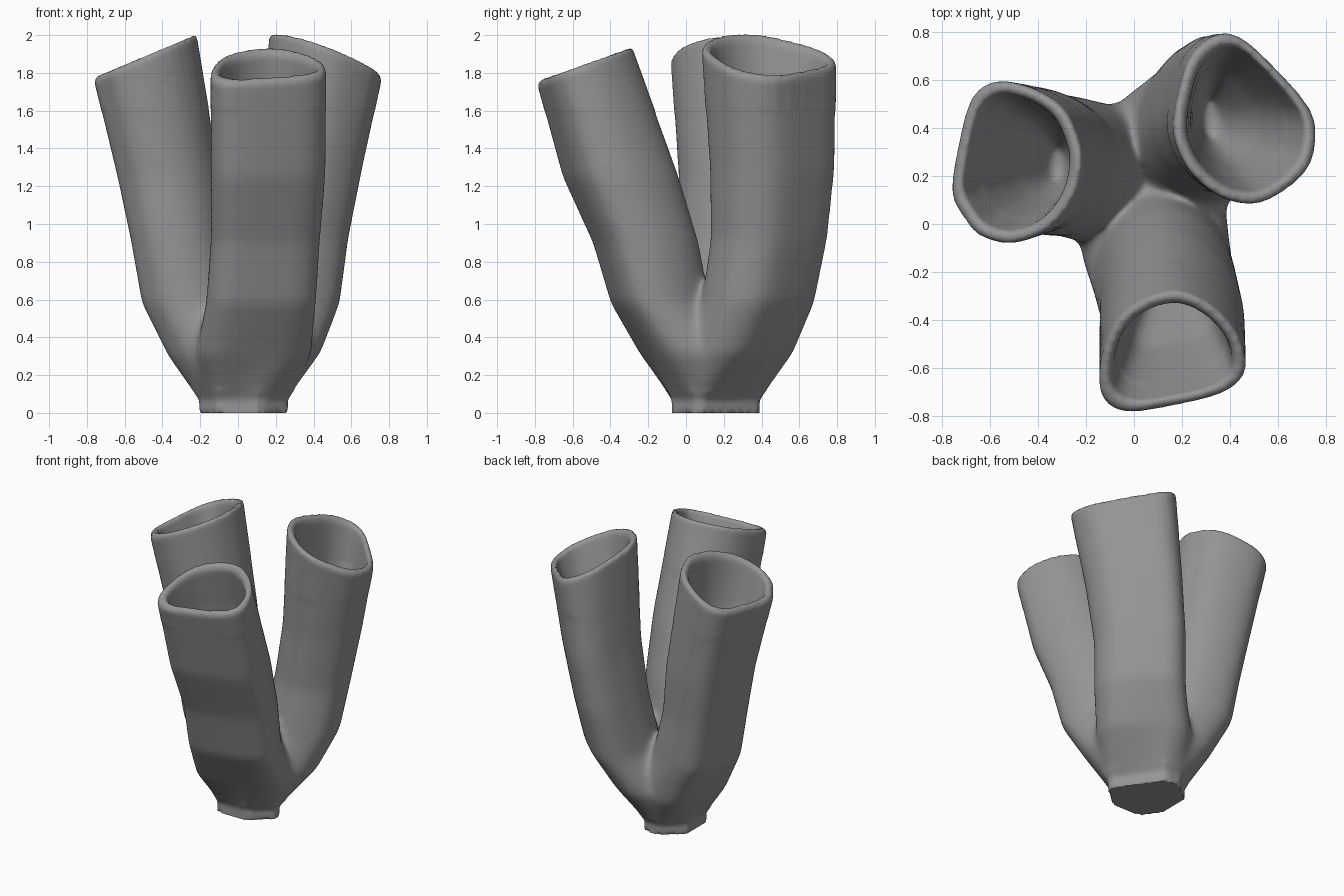
import bpy
import bmesh
from math import atan2, cos, sin
from mathutils import Vector

if "Cube" in bpy.data.objects:
    bpy.data.objects.remove(bpy.data.objects["Cube"])

# Many-sided foot shared by all branches, counter-clockwise
FOOT = [Vector(p) for p in ((-.205, .06), (-.11, -.075), (.12, -.075), (.265, .05),
                            (.265, .09), (.055, .39), (-.06, .39), (-.205, .27))]
FOOT_MID = Vector((.02, .15))
WALL = 0.055

# Each branch: mouth outline, mouth height and tilt, then body sections (z, x0, x1, y0, y1)
BRANCHES = [
    dict(mouth=[(-.145, -.66), (-.115, -.745), (-.02, -.785), (.18, -.755), (.37, -.705), (.46, -.625),
                (.455, -.51), (.40, -.41), (.30, -.32), (.17, -.275), (.02, -.32), (-.08, -.41), (-.13, -.53)],
         top=1.85, tilt=(0, .36),
         body=[(1.25, -.145, .465, -.655, -.035), (.90, -.145, .435, -.495, .07),
               (.58, -.17, .415, -.40, .13), (.31, -.225, .39, -.245, .38)]),
    dict(mouth=[(-.76, .13), (-.705, .02), (-.64, -.05), (-.51, -.08), (-.36, -.025), (-.255, .10),
                (-.215, .25), (-.235, .37), (-.30, .49), (-.43, .57), (-.58, .595), (-.68, .52), (-.735, .32)],
         top=1.893, tilt=(.42, 0),
         body=[(1.25, -.64, -.095, -.04, .575), (.92, -.57, -.06, -.05, .55),
               (.58, -.51, .03, -.055, .54), (.30, -.37, .22, -.09, .50)]),
    dict(mouth=[(.165, .38), (.225, .23), (.34, .125), (.46, .085), (.57, .105), (.705, .205), (.755, .32),
                (.735, .48), (.55, .69), (.43, .785), (.33, .785), (.235, .70), (.185, .55)],
         top=1.89, tilt=(-.38, -.16),
         body=[(1.30, .115, .66, .125, .79), (.92, .06, .585, .13, .75),
               (.58, .0, .54, .08, .68), (.32, -.15, .44, -.02, .57)]),
]


def rounded(points, steps=3):
    """Smooth closed curve through the points."""
    pts = [Vector(p) for p in points]
    n, out = len(pts), []
    for i in range(n):
        a, b, c, d = (pts[(i + k) % n] for k in (-1, 0, 1, 2))
        for s in range(steps):
            t = s / steps
            out.append(0.5 * (2 * b + (c - a) * t + (2 * a - 5 * b + 4 * c - d) * t * t
                              + (3 * b - a - 3 * c + d) * t ** 3))
    return out


def foot_point(angle):
    """Where a ray from the middle of the foot meets its edge."""
    ray = Vector((cos(angle), sin(angle)))
    reach = []
    for a, b in zip(FOOT, FOOT[1:] + FOOT[:1]):
        out = Vector((b.y - a.y, a.x - b.x))
        if out.dot(ray) > 0:
            reach.append(out.dot(a - FOOT_MID) / out.dot(ray))
    return FOOT_MID + ray * min(reach)


def add_branch(bm, mouth, top, tilt, body):
    outline = rounded(mouth)
    xs, ys = [p.x for p in outline], [p.y for p in outline]
    box = (min(xs), max(xs), min(ys), max(ys))
    unit = [((p.x - box[0]) / (box[1] - box[0]), (p.y - box[2]) / (box[3] - box[2])) for p in outline]
    base = [foot_point(atan2(v - .5, u - .5)) for u, v in unit]
    slope = Vector(tilt)

    def foot_ring(z):
        return [bm.verts.new((p.x, p.y, z)) for p in base]

    def ring(z, b, inset=0.0, lean=0.0):
        x0, x1, y0, y1 = b[0] + inset, b[1] - inset, b[2] + inset, b[3] - inset
        mid = Vector(((x0 + x1) / 2, (y0 + y1) / 2))
        verts = []
        for u, v in unit:
            p = Vector((x0 + u * (x1 - x0), y0 + v * (y1 - y0)))
            verts.append(bm.verts.new((p.x, p.y, z + lean * slope.dot(p - mid))))
        return verts

    # Outside wall from the foot up
    rings = [foot_ring(0), foot_ring(0.07)]
    rings += [ring(s[0], s[1:]) for s in reversed(body)]
    # Rounded lip
    rings += [ring(top - drop, box, inset, 1) for drop, inset in
              ((.03, 0), (.008, .006), (0, .026), (.008, .046), (.035, WALL))]
    # Hollow tapering to a blunt bottom
    rings += [ring(body[0][0], body[0][1:], 0.13), ring(body[1][0], body[1][1:], 0.22)]
    n = len(unit)
    for lo, hi in zip(rings, rings[1:]):
        for i in range(n):
            j = (i + 1) % n
            bm.faces.new((lo[i], lo[j], hi[j], hi[i]))
    bm.faces.new(rings[0][::-1])
    bm.faces.new(rings[-1])


bm = bmesh.new()
for branch in BRANCHES:
    add_branch(bm, **branch)
bmesh.ops.recalc_face_normals(bm, faces=bm.faces[:])
mesh = bpy.data.meshes.new("branching_tubes")
bm.to_mesh(mesh)
bm.free()
tubes = bpy.data.objects.new("branching_tubes", mesh)
bpy.context.collection.objects.link(tubes)
bpy.context.view_layer.objects.active = tubes
tubes.select_set(True)

# Fuse the three branches into one skin
fuse = tubes.modifiers.new("fuse", 'REMESH')
fuse.mode = 'VOXEL'
fuse.voxel_size = 0.015
bpy.ops.object.modifier_apply(modifier=fuse.name)

# Soften the forks strongly and the lips lightly, leaving the foot crisp
forks = tubes.vertex_groups.new(name="forks")
lips = tubes.vertex_groups.new(name="lips")
forks.add([v.index for v in tubes.data.vertices if 0.12 < v.co.z < 1.6], 1.0, 'REPLACE')
lips.add([v.index for v in tubes.data.vertices if v.co.z > 0.09], 1.0, 'REPLACE')
for group, count in ((forks, 50), (lips, 3)):
    soften = tubes.modifiers.new("soften_" + group.name, 'SMOOTH')
    soften.factor = 0.5
    soften.iterations = count
    soften.vertex_group = group.name
    bpy.ops.object.modifier_apply(modifier=soften.name)

grey = bpy.data.materials.new("stone_grey")
grey.use_nodes = True
colour = (0.3, 0.3, 0.3, 1)
grey.diffuse_color = colour
grey.node_tree.nodes["Principled BSDF"].inputs["Base Color"].default_value = colour
tubes.data.materials.clear()
tubes.data.materials.append(grey)
for p in tubes.data.polygons:
    p.material_index = 0
bpy.ops.object.shade_smooth_by_angle(angle=1.0)
